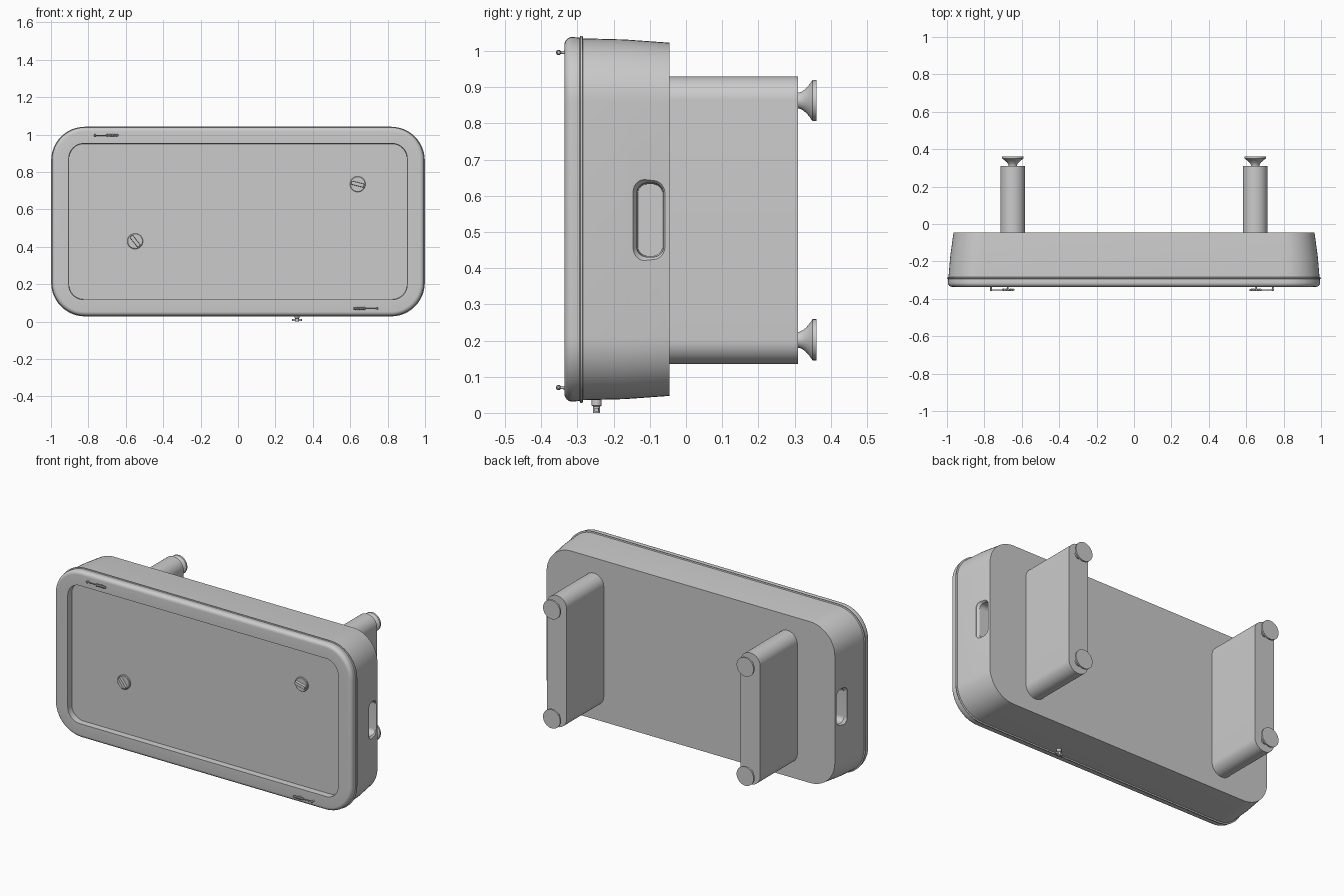
import bpy, bmesh
from math import sin, cos, pi, radians
from mathutils import Matrix, Vector

if "Cube" in bpy.data.objects:
    bpy.data.objects.remove(bpy.data.objects["Cube"])

ZC = 0.535  # height of the case centre


def rounded_rect(hu, hv, r, seg=12):
    pts = []
    for k, (su, sv) in enumerate([(1, 1), (-1, 1), (-1, -1), (1, -1)]):
        for i in range(seg + 1):
            a = pi / 2 * (k + i / seg)
            pts.append((su * (hu - r) + r * cos(a), sv * (hv - r) + r * sin(a)))
    return pts


def finish(name, bm, angle=30):
    bmesh.ops.remove_doubles(bm, verts=bm.verts, dist=1e-6)
    bmesh.ops.recalc_face_normals(bm, faces=bm.faces)
    me = bpy.data.meshes.new(name)
    bm.to_mesh(me)
    bm.free()
    ob = bpy.data.objects.new(name, me)
    bpy.context.collection.objects.link(ob)
    smooth(ob, angle)
    return ob


def smooth(ob, angle=30):
    bpy.ops.object.select_all(action='DESELECT')
    ob.select_set(True)
    bpy.context.view_layer.objects.active = ob
    bpy.ops.object.shade_smooth_by_angle(angle=radians(angle))


def loft(name, sections, place, angle=30, seg=12):
    """Skin rounded rectangles (depth, half u, half v, radius), capped at both ends."""
    bm = bmesh.new()
    rings = [[bm.verts.new(place(u, v, d)) for u, v in rounded_rect(hu, hv, r, seg)]
             for d, hu, hv, r in sections]
    n = len(rings[0])
    for a, b in zip(rings, rings[1:]):
        for i in range(n):
            j = (i + 1) % n
            bm.faces.new((a[i], a[j], b[j], b[i]))
    bm.faces.new(rings[0])
    bm.faces.new(rings[-1])
    return finish(name, bm, angle)


def lathe(name, profile, origin, axis, seg=32, angle=30):
    """Revolve (radius, distance) points about an axis."""
    rot = Vector((0, 0, 1)).rotation_difference(Vector(axis)).to_matrix()
    bm = bmesh.new()
    rings = [[bm.verts.new(Vector(origin) + rot @ Vector((r * cos(2 * pi * i / seg), r * sin(2 * pi * i / seg), h)))
              for i in range(seg)] for r, h in profile]
    for a, b in zip(rings, rings[1:]):
        for i in range(seg):
            j = (i + 1) % seg
            bm.faces.new((a[i], a[j], b[j], b[i]))
    bm.faces.new(rings[0])
    bm.faces.new(rings[-1])
    return finish(name, bm, angle)


# Case: tapered back, seam ridge, rounded front lip and recessed front panel
outer = [(-0.045, 0.965, 0.488, 0.165), (-0.17, 0.982, 0.497, 0.17),
         (-0.284, 0.992, 0.5, 0.175), (-0.286, 0.999, 0.507, 0.18),
         (-0.292, 0.999, 0.507, 0.18), (-0.294, 0.993, 0.502, 0.176)]
for i in range(7):
    a = pi / 2 * i / 6
    s = 0.022 * (1 - cos(a))
    outer.append((-0.314 - 0.022 * sin(a), 0.995 - s, 0.504 - s, 0.178 - s))
outer += [(-0.336, 0.905, 0.4175, 0.08), (-0.3, 0.903, 0.4155, 0.078)]
case = loft("case", outer, lambda u, v, d: (u, d, ZC + v), 35)

# Grip pockets on both sides, with a chamfered rim
for s in (-1, 1):
    cut = loft("grip_cutter", [(1.05, 0.047, 0.113, 0.035), (0.976, 0.047, 0.113, 0.035),
                               (0.962, 0.037, 0.102, 0.028), (0.885, 0.034, 0.099, 0.026)],
               lambda u, v, d: (s * d, -0.099 + u, 0.533 + v))
    cut.hide_render = True
    mod = case.modifiers.new("grip", 'BOOLEAN')
    mod.operation = 'DIFFERENCE'
    mod.solver = 'EXACT'
    mod.object = cut
    bpy.context.view_layer.objects.active = case
    bpy.ops.object.modifier_apply(modifier=mod.name)
    bpy.data.objects.remove(cut)
smooth(case, 30)

# Rear legs with round top and bottom, and suction feet
cup = [(0.022, -0.005), (0.022, 0.003), (0.026, 0.012), (0.033, 0.021), (0.043, 0.030),
       (0.053, 0.037), (0.057, 0.040), (0.057, 0.050)]
for side, x in (("left", -0.648), ("right", 0.648)):
    loft(side + "_leg", [(-0.06, 0.066, 0.3975, 0.0655), (0.31, 0.066, 0.3975, 0.0655)],
         lambda u, v, d: (x + u, d, 0.5325 + v))
    for level, z in (("lower", 0.202), ("upper", 0.863)):
        lathe(f"{side}_{level}_foot", cup, (x, 0.31, z), (0, 1, 0))

# Turn knobs on the front panel: disc with a raised grip bar
for name, x, z, tilt in (("left_knob", -0.55, 0.43, -52), ("right_knob", 0.64, 0.735, -14)):
    lathe(name, [(0.042, -0.005), (0.042, 0.008), (0.039, 0.011)], (x, -0.3, z), (0, -1, 0))
    rot = Matrix.Rotation(radians(-tilt), 3, 'Y')
    loft(name + "_grip", [(-0.305, 0.036, 0.011, 0.004), (-0.326, 0.034, 0.009, 0.004)],
         lambda u, v, d: rot @ Vector((u, 0, v)) + Vector((x, d, z)), seg=4)

# Front latches: slim pin with a beaded grip on two small posts
for name, x, z, s in (("upper_latch", -0.705, 0.996, 1), ("lower_latch", 0.683, 0.07, -1)):
    pin = [(0.003, -0.066), (0.006, -0.063), (0.006, -0.056), (0.003, -0.053), (0.003, 0.0)]
    for i in range(6):
        h = 0.002 + i * 0.0095
        pin += [(0.0045, h), (0.0075, h + 0.002), (0.0075, h + 0.006), (0.0045, h + 0.008)]
    pin += [(0.004, 0.06), (0.006, 0.062), (0.004, 0.066)]
    lathe(name, pin, (x, -0.352, z), (s, 0, 0), 12)
    for i, dx in enumerate((-0.0595, 0.03)):
        lathe(f"{name}_post_{i + 1}", [(0.005, 0), (0.004, 0.02)], (x + s * dx, -0.333, z), (0, -1, 0), 12)

# Drain plug under the case
lathe("drain_plug", [(0.010, 0), (0.010, 0.018), (0.014, 0.02), (0.014, 0.04)],
      (0.315, -0.247, 0.0), (0, 0, 1), 20)
loft("drain_plug_bar", [(0.004, 0.026, 0.006, 0.004), (0.014, 0.026, 0.006, 0.004)],
     lambda u, v, d: (0.315 + u, -0.247 + v, d), seg=4)
